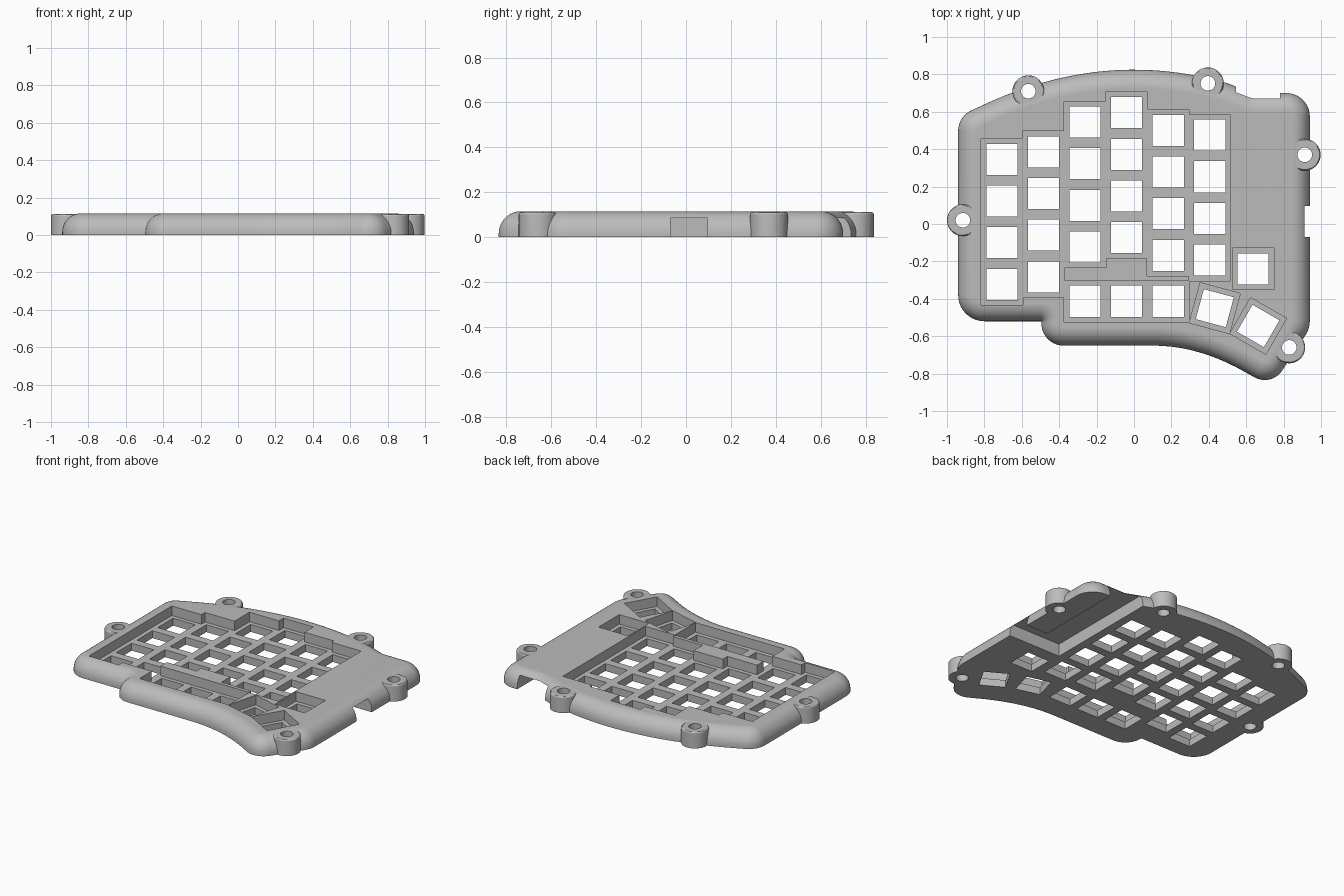
import bpy, bmesh, math
from mathutils import Vector, Matrix

cube = bpy.data.objects.get("Cube")
if cube:
    bpy.data.objects.remove(cube, do_unlink=True)

HEIGHT, ROUND, PLATE, PITCH, KEY = 0.115, 0.1, 0.05, 0.2225, 0.166

grey = bpy.data.materials.new("plain_grey")
grey.use_nodes = True
grey.diffuse_color = (0.5, 0.5, 0.5, 1)
grey.node_tree.nodes["Principled BSDF"].inputs["Base Color"].default_value = (0.5, 0.5, 0.5, 1)


def add_object(name, bm):
    bmesh.ops.recalc_face_normals(bm, faces=bm.faces[:])
    mesh = bpy.data.meshes.new(name)
    bm.to_mesh(mesh)
    bm.free()
    mesh.materials.append(grey)
    obj = bpy.data.objects.new(name, mesh)
    bpy.context.scene.collection.objects.link(obj)
    return obj


def box(x, y, w, d, z0, z1, turn=0):
    bm = bmesh.new()
    mat = (Matrix.Translation((x, y, (z0 + z1) / 2)) @ Matrix.Rotation(math.radians(turn), 4, 'Z')
           @ Matrix.Diagonal((w, d, z1 - z0, 1)))
    bmesh.ops.create_cube(bm, size=1, matrix=mat)
    return add_object("cutter", bm)


def span(x0, x1, y0, y1, z0, z1):
    return box((x0 + x1) / 2, (y0 + y1) / 2, x1 - x0, y1 - y0, z0, z1)


def cylinder(x, y, r, z0, z1, soften=0):
    bm = bmesh.new()
    bmesh.ops.create_cone(bm, cap_ends=True, segments=40, radius1=r, radius2=r, depth=z1 - z0,
                          matrix=Matrix.Translation((x, y, (z0 + z1) / 2)))
    if soften:
        rim = [e for e in bm.edges if all(v.co.z > z1 - 0.001 for v in e.verts)]
        bmesh.ops.bevel(bm, geom=rim, offset=soften, segments=3, profile=0.5, affect='EDGES')
    return add_object("cutter", bm)


def combine(target, other, operation):
    """Boolean the two solids, taking the first solver that keeps the body whole."""
    mod = target.modifiers.new("combine", 'BOOLEAN')
    mod.operation, mod.object = operation, other
    for solver in ('MANIFOLD', 'EXACT', 'FLOAT'):
        mod.solver = solver
        bpy.context.view_layer.update()
        depsgraph = bpy.context.evaluated_depsgraph_get()
        mesh = bpy.data.meshes.new_from_object(target.evaluated_get(depsgraph))
        if len(mesh.polygons) > len(target.data.polygons) // 2:
            target.data = mesh
            break
    target.modifiers.clear()
    bpy.data.objects.remove(other, do_unlink=True)


def filleted(corners, steps=10):
    """Replace each (x, y, radius) corner by an arc."""
    pts = []
    for i, (x, y, r) in enumerate(corners):
        p = Vector((x, y))
        if r == 0:
            pts.append(p)
            continue
        a = (Vector(corners[i - 1][:2]) - p).normalized()
        b = (Vector(corners[(i + 1) % len(corners)][:2]) - p).normalized()
        half = a.angle(b) / 2
        centre = p + (a + b).normalized() * (r / math.sin(half))
        start = p + a * (r / math.tan(half)) - centre
        end = p + b * (r / math.tan(half)) - centre
        sweep = math.atan2(start.x * end.y - start.y * end.x, start.dot(end))
        for k in range(steps + 1):
            c, s = math.cos(sweep * k / steps), math.sin(sweep * k / steps)
            pts.append(centre + Vector((c * start.x - s * start.y, s * start.x + c * start.y)))
    return pts


def inset(pts, d):
    """Move a counter-clockwise loop inwards by d."""
    out = []
    for i, p in enumerate(pts):
        e1 = (p - pts[i - 1]).normalized()
        e2 = (pts[(i + 1) % len(pts)] - p).normalized()
        n1, n2 = Vector((-e1.y, e1.x)), Vector((-e2.y, e2.x))
        out.append(p + (n1 + n2) * (d / (1 + n1.dot(n2))))
    return out


# Case outline, counter-clockwise from the front left corner
corners = [(-0.94, -0.52, 0.14), (-0.495, -0.52, 0.008), (-0.495, -0.65, 0.118)]
corners += [(x, -0.65 - 0.58 * (x - 0.1) ** 2, 0) for x in (0.1 + 0.05 * i for i in range(11))]
corners += [(0.735, -0.87, 0.11), (0.94, -0.56, 0.15), (0.94, 0.70, 0.125), (0.635, 0.70, 0.03)]
corners += [(x, 0.825 - 0.29 * x * x, 0) for x in (0.5 - 0.065 * i for i in range(21))]
corners += [(-0.94, 0.575, 0.12)]
outline = filleted(corners)

# Case body with quarter-round upper edge
bm = bmesh.new()
levels = [(0, 0)]
for k in range(11):
    t = math.pi / 2 * k / 10
    levels.append((ROUND * (1 - math.cos(t)) * 0.98, HEIGHT - ROUND + ROUND * math.sin(t)))
loops = [[bm.verts.new((p.x, p.y, z)) for p in inset(outline, d)] for d, z in levels]
for low, high in zip(loops, loops[1:]):
    for i in range(len(low)):
        j = (i + 1) % len(low)
        bm.faces.new((low[i], low[j], high[j], high[i]))
bm.faces.new(loops[0][::-1])
bm.faces.new(loops[-1])
case = add_object("keyboard_case", bm)

# Screw bosses
bosses = [(-0.565, 0.71), (0.395, 0.752), (0.913, 0.37), (0.83, -0.66), (-0.915, 0.02)]
for x, y in bosses:
    combine(case, cylinder(x, y, 0.085, 0, 0.112, 0.012), 'UNION')
for x, y in bosses:
    combine(case, cylinder(x, y, 0.039, -0.1, 0.3), 'DIFFERENCE')

# Key columns: stepped wells sunk from the top
tops = [0.345, 0.385, 0.545, 0.595, 0.5, 0.475]
keys = []
for i, top in enumerate(tops):
    x = -0.705 + 0.222 * i
    combine(case, box(x, top - 1.5 * PITCH, PITCH + 0.002, 4 * PITCH, PLATE, 0.3), 'DIFFERENCE')
    keys += [(x, top - PITCH * row, 0) for row in range(4)]

# Front row well and thumb wells
combine(case, span(-0.374, 0.297, -0.525, -0.303, PLATE, 0.3), 'DIFFERENCE')
keys += [(-0.705 + 0.222 * i, -0.413, 0) for i in (2, 3, 4)]
thumbs = [(0.637, -0.24, 0), (0.432, -0.45, -15), (0.664, -0.545, -30)]
for x, y, turn in thumbs:
    combine(case, box(x, y, PITCH, PITCH, PLATE, 0.3, turn), 'DIFFERENCE')

# Square switch openings
for x, y, turn in keys + thumbs:
    combine(case, box(x, y, KEY, KEY, -0.1, 0.2, turn), 'DIFFERENCE')

# Controller pocket open to the back, and socket slot in the side
combine(case, span(0.545, 0.78, -0.07, 1, -0.1, 0.085), 'DIFFERENCE')
combine(case, span(0.7, 1.1, -0.07, 0.095, -0.1, 0.085), 'DIFFERENCE')

# Smooth rounded rim, crisp cut edges
bpy.ops.object.select_all(action='DESELECT')
case.select_set(True)
bpy.context.view_layer.objects.active = case
bpy.ops.object.shade_smooth_by_angle(angle=math.radians(30))
weighted = case.modifiers.new("weighted_normals", 'WEIGHTED_NORMAL')
weighted.keep_sharp = True
